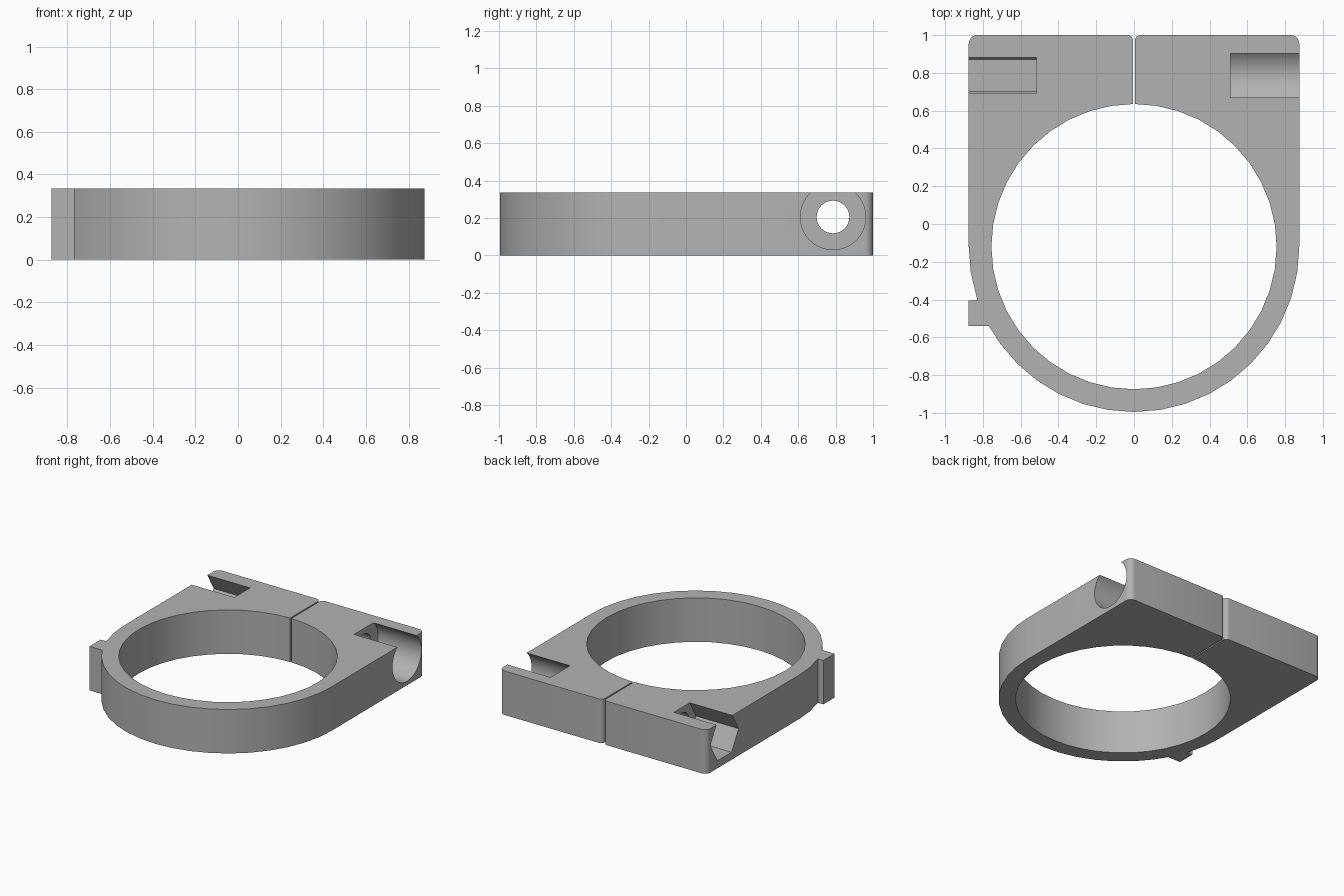
import bpy, bmesh, math

if "Cube" in bpy.data.objects:
    bpy.data.objects.remove(bpy.data.objects["Cube"])

H = 0.335          # height of the clamp
CY = -0.12         # centre of the ring in y
RI, RO = 0.755, 0.875
GAP = 0.005        # half width of the clamping slit
BOLT_Y, BOLT_Z = 0.786, 0.205

grey = bpy.data.materials.new("plain grey")
grey.diffuse_color = (0.45, 0.45, 0.45, 1)
grey.use_nodes = True
grey.node_tree.nodes["Principled BSDF"].inputs["Base Color"].default_value = grey.diffuse_color


def arc(cx, cy, r, start, end, steps):
    """Points on an arc, angles in degrees."""
    return [(cx + r * math.cos(math.radians(start + (end - start) * i / steps)),
             cy + r * math.sin(math.radians(start + (end - start) * i / steps)))
            for i in range(steps + 1)]


def prism(name, points, w0, w1, place):
    """Solid between two copies of a closed outline; place maps (u, v, w) to xyz."""
    bm = bmesh.new()
    low = [bm.verts.new(place(u, v, w0)) for u, v in points]
    high = [bm.verts.new(place(u, v, w1)) for u, v in points]
    bm.faces.new(low[::-1])
    bm.faces.new(high)
    for i in range(len(points)):
        j = (i + 1) % len(points)
        bm.faces.new((low[i], low[j], high[j], high[i]))
    bmesh.ops.recalc_face_normals(bm, faces=bm.faces[:])
    mesh = bpy.data.meshes.new(name)
    bm.to_mesh(mesh)
    bm.free()
    mesh.materials.append(grey)
    obj = bpy.data.objects.new(name, mesh)
    bpy.context.collection.objects.link(obj)
    return obj


# Clamp outline: bore, slit, rounded block, outer ring with side tab
slit_y = CY + math.sqrt(RI ** 2 - GAP ** 2)
outline = [(GAP, slit_y)]
outline += arc(0, CY, RI, 81, -261, 38)
outline += [(-GAP, slit_y)]
outline += arc(-GAP - 0.03, 0.97, 0.03, 0, 90, 5)
outline += arc(-RO + 0.045, 0.955, 0.045, 90, 180, 5)
outline += arc(0, CY, RO, 180, 198, 2)
outline += [(-0.828, -0.405), (-RO, -0.405), (-RO, -0.54), (-0.768, -0.54)]
outline += arc(0, CY, RO, 216, 360, 16)
outline += arc(RO - 0.045, 0.955, 0.045, 0, 90, 5)
outline += arc(GAP + 0.03, 0.97, 0.03, 90, 180, 5)
clamp = prism("clamp_ring", outline, 0, H, lambda u, v, w: (u, v, w))


# Cutters along x: bolt hole, round head pocket, hexagonal nut pocket
def cutter(name, radius, sides, x0, x1):
    pts = arc(BOLT_Y, BOLT_Z, radius, 0, 360, sides)[:-1]
    obj = prism(name, pts, x0, x1, lambda u, v, w: (w, u, v))
    obj.hide_render = True
    mod = clamp.modifiers.new(name, "BOOLEAN")
    mod.operation = "DIFFERENCE"
    mod.solver = "EXACT"
    mod.object = obj
    return obj


cutters = [cutter("bolt_hole_cutter", 0.0875, 32, -1, 1),
           cutter("head_pocket_cutter", 0.175, 40, 0.51, 1),
           cutter("nut_pocket_cutter", 0.17, 6, -1, -0.515)]

# Apply the cuts, then shade smoothly with sharp edges kept
bpy.context.view_layer.objects.active = clamp
clamp.select_set(True)
for mod in list(clamp.modifiers):
    bpy.ops.object.modifier_apply(modifier=mod.name)
for c in cutters:
    bpy.data.objects.remove(c)
bpy.ops.object.shade_smooth_by_angle(angle=math.radians(30))
